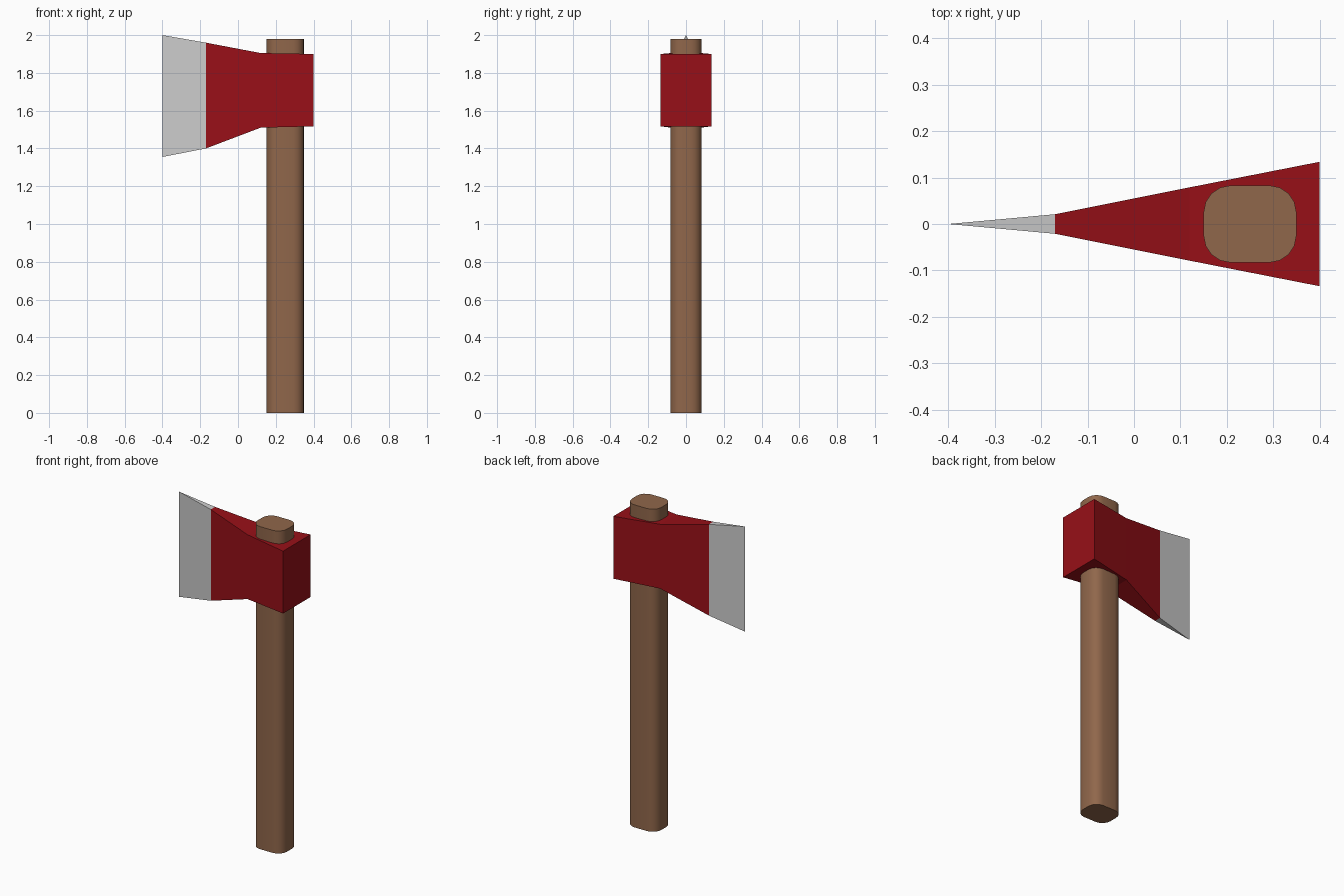
import bpy, bmesh, math

if "Cube" in bpy.data.objects:
    bpy.data.objects.remove(bpy.data.objects["Cube"])

def make_object(name, bm, color=None):
    bmesh.ops.remove_doubles(bm, verts=bm.verts, dist=0.0005)
    bmesh.ops.recalc_face_normals(bm, faces=bm.faces)
    mesh = bpy.data.meshes.new(name)
    bm.to_mesh(mesh)
    bm.free()
    obj = bpy.data.objects.new(name, mesh)
    bpy.context.collection.objects.link(obj)
    if color:
        mat = bpy.data.materials.new(name + "_colour")
        mat.diffuse_color = (*color, 1)
        mat.use_nodes = True
        mat.node_tree.nodes["Principled BSDF"].inputs["Base Color"].default_value = mat.diffuse_color
        mesh.materials.append(mat)
    return obj

def loft(name, rings, color=None, cap_start=True, cap_end=True):
    bm = bmesh.new()
    loops = [[bm.verts.new(p) for p in ring] for ring in rings]
    n = len(loops[0])
    for a, b in zip(loops, loops[1:]):
        for i in range(n):
            j = (i + 1) % n
            bm.faces.new((a[i], a[j], b[j], b[i]))
    if cap_start:
        bm.faces.new(loops[0])
    if cap_end:
        bm.faces.new(loops[-1])
    return make_object(name, bm, color)

def section(x, half, low, high):
    return [(x, -half, low), (x, half, low), (x, half, high), (x, -half, high)]

# Head: wedge flaring in height towards the blade, open where the blade joins
joint = section(-0.17, 0.021, 1.40, 1.96)
loft("axe_head",
     [joint, section(0.12, 0.079, 1.51, 1.905), section(0.40, 0.134, 1.517, 1.90)],
     (0.31, 0.005, 0.009), cap_start=False)

# Blade: tapers to a sharp vertical edge
loft("blade", [section(-0.40, 0, 1.355, 2.0), joint], cap_start=False, cap_end=False)

# Handle: rounded rectangular shaft running through the head
outline = []
radius, steps = 0.058, 4
for k, (sx, sy) in enumerate([(1, 1), (-1, 1), (-1, -1), (1, -1)]):
    cx, cy = 0.25 + sx * (0.10 - radius), sy * (0.083 - radius)
    for i in range(steps + 1):
        a = math.pi / 2 * (k + i / steps)
        outline.append((cx + radius * math.cos(a), cy + radius * math.sin(a)))
handle = loft("handle", [[(x, y, z) for x, y in outline] for z in (0, 1.98)],
              (0.28, 0.135, 0.07))
bpy.context.view_layer.objects.active = handle
handle.select_set(True)
bpy.ops.object.shade_smooth_by_angle(angle=math.radians(35))
